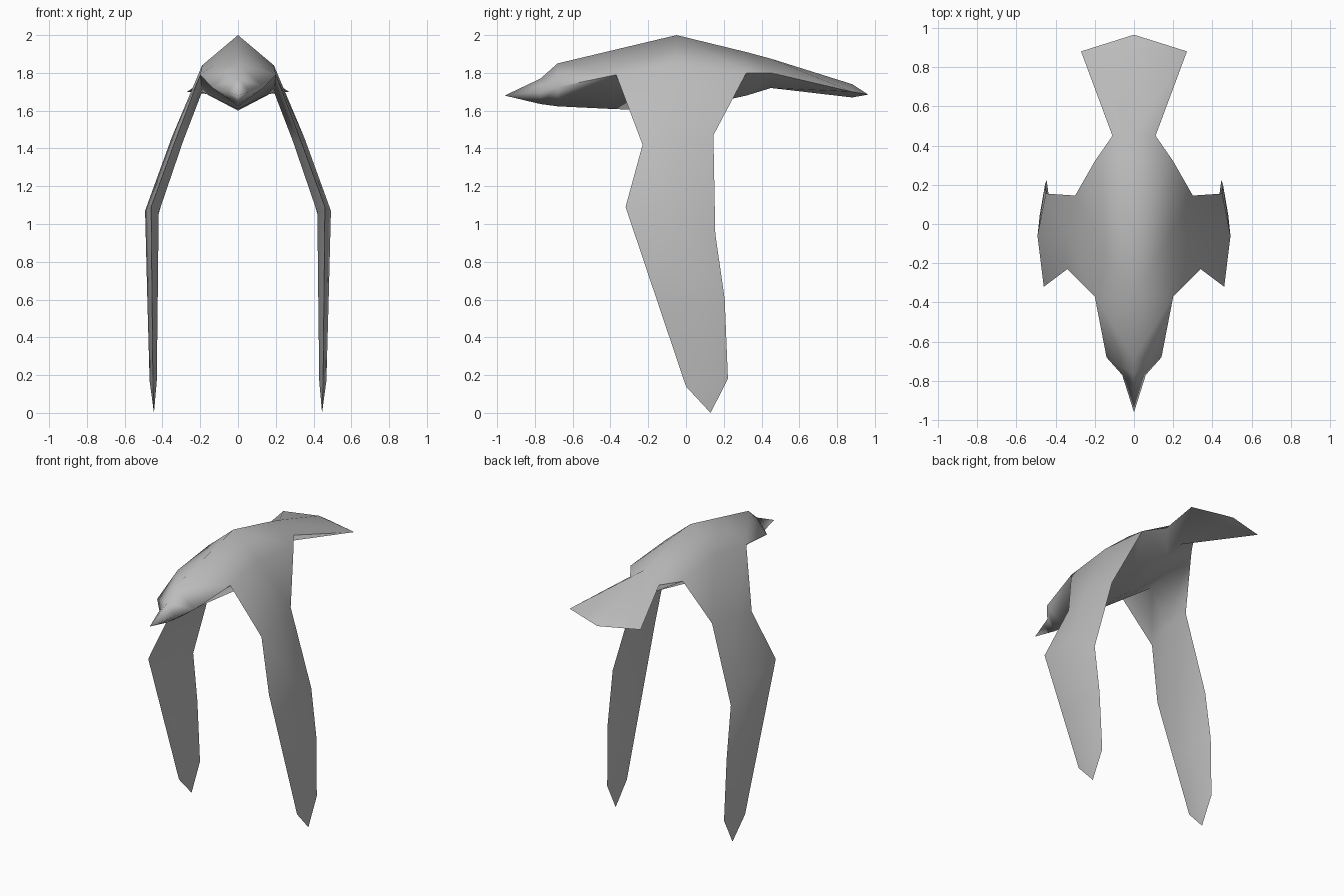
import bpy, bmesh, math

if "Cube" in bpy.data.objects:
    bpy.data.objects.remove(bpy.data.objects["Cube"])

grey = bpy.data.materials.new("plumage grey")
grey.diffuse_color = (0.5, 0.5, 0.5, 1)
grey.use_nodes = True
grey.node_tree.nodes["Principled BSDF"].inputs["Base Color"].default_value = grey.diffuse_color

bm = bmesh.new()
V = lambda *p: bm.verts.new(p)
face = lambda *v: bm.faces.new(v)

# Body stations, beak to tail: y, crown z, keel z, side x, side z
stations = [
    (-0.77, 1.77, 1.635, 0.06, 1.70),
    (-0.68, 1.85, 1.623, 0.14, 1.725),
    (-0.37, 1.924, 1.608, 0.20, 1.79),   # wing leading root
    (-0.05, 2.00, 1.60, 0.19, 1.84),     # wing ridge root
    (0.32, 1.91, 1.68, 0.20, 1.80),      # wing trailing root
    (0.45, 1.875, 1.72, 0.11, 1.80),
    (0.88, 1.74, 1.67, 0.27, 1.70),
]
crown = [V(0, y, t) for y, t, b, x, z in stations]
keel = [V(0, y, b) for y, t, b, x, z in stations]
side = [V(x, y, z) for y, t, b, x, z in stations]
under = list(side)
under[3] = V(0.19, -0.05, 1.70)          # wing underside root
for i in range(len(stations) - 1):
    face(crown[i], side[i], side[i + 1], crown[i + 1])
    face(keel[i], keel[i + 1], under[i + 1], under[i])

# Beak point and tail fan edge
beak, tail = V(0, -0.96, 1.68), V(0, 0.965, 1.685)
face(beak, side[0], crown[0])
face(beak, keel[0], side[0])
face(crown[-1], side[-1], tail)
face(keel[-1], tail, side[-1])

# Drooping wing: leading edge, outer ridge, trailing edge, inner ridge
ring = [side[2], side[3], side[4], under[3]]
wing = [
    [(0.34, -0.23, 1.42), (0.35, -0.05, 1.46), (0.30, 0.145, 1.47), (0.29, -0.05, 1.44)],
    [(0.46, -0.32, 1.09), (0.492, -0.06, 1.07), (0.45, 0.155, 0.95), (0.42, -0.06, 1.06)],
    [(0.455, -0.155, 0.60), (0.48, 0.05, 0.60), (0.453, 0.205, 0.60), (0.425, 0.05, 0.60)],
    [(0.45, 0.0, 0.14), (0.468, 0.11, 0.17), (0.445, 0.222, 0.18), (0.43, 0.11, 0.17)],
]
for section in wing:
    nxt = [V(*p) for p in section]
    for k in range(4):
        j = (k + 1) % 4
        face(ring[k], nxt[k], nxt[j], ring[j])
    ring = nxt
tip = V(0.445, 0.13, 0)
for k in range(4):
    face(ring[k], tip, ring[(k + 1) % 4])

# Mirror the half to the other side
bmesh.ops.mirror(bm, geom=bm.verts[:] + bm.edges[:] + bm.faces[:],
                 axis='X', merge_dist=0.0005)
bmesh.ops.remove_doubles(bm, verts=bm.verts[:], dist=0.0005)
bmesh.ops.recalc_face_normals(bm, faces=bm.faces[:])

mesh = bpy.data.meshes.new("bird")
bm.to_mesh(mesh)
bm.free()
mesh.materials.append(grey)
bird = bpy.data.objects.new("bird", mesh)
bpy.context.collection.objects.link(bird)
bpy.context.view_layer.objects.active = bird
bird.select_set(True)
bpy.ops.object.shade_smooth_by_angle(angle=math.radians(100))
